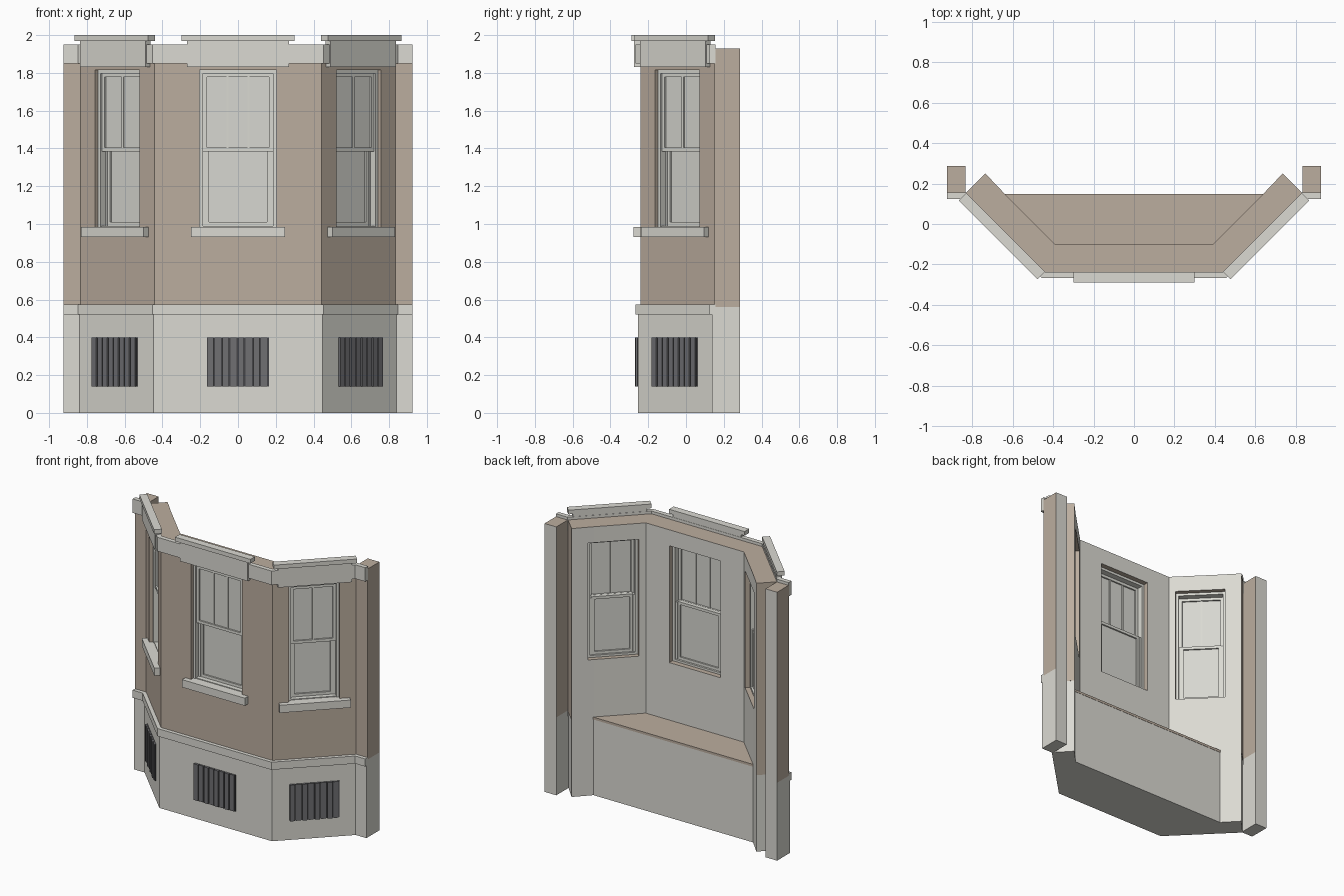
import bpy, bmesh, math
from mathutils import Matrix, Vector

cube = bpy.data.objects.get("Cube")
if cube:
    bpy.data.objects.remove(cube, do_unlink=True)


def material(name, rgb):
    m = bpy.data.materials.new(name)
    m.use_nodes = True
    m.diffuse_color = (*rgb, 1)
    m.node_tree.nodes["Principled BSDF"].inputs["Base Color"].default_value = (*rgb, 1)
    return m


stone = material("pale stone", (0.71, 0.70, 0.65))
brick = material("tan wall", (0.50, 0.42, 0.345))
timber = material("window paint", (0.70, 0.70, 0.65))
glass = material("pane", (0.68, 0.68, 0.635))
iron = material("vent iron", (0.16, 0.16, 0.17))
shadow = material("vent backing", (0.06, 0.06, 0.065))


def finish(name, bm, mats, rule=None):
    bmesh.ops.recalc_face_normals(bm, faces=bm.faces)
    if rule:
        for f in bm.faces:
            f.material_index = rule(f.normal, f.calc_center_median())
    mesh = bpy.data.meshes.new(name)
    bm.to_mesh(mesh)
    bm.free()
    ob = bpy.data.objects.new(name, mesh)
    for m in mats:
        mesh.materials.append(m)
    bpy.context.collection.objects.link(ob)
    return ob


def boxes(name, frame, items, mats, rule=None):
    """Boxes given as x0, x1, y0, y1, z0, z1 in the frame of one wall."""
    bm = bmesh.new()
    for x0, x1, y0, y1, z0, z1 in items:
        size = Matrix.Diagonal((x1 - x0, y1 - y0, z1 - z0, 1))
        mid = Matrix.Translation(((x0 + x1) / 2, (y0 + y1) / 2, (z0 + z1) / 2))
        bmesh.ops.create_cube(bm, size=1, matrix=frame @ mid @ size)
    return finish(name, bm, mats, rule)


def prism(name, half, z0, z1, mats, rule=None):
    """Extrude a plan symmetric in x, given by its +x points."""
    pts = half + [(-x, y) for x, y in reversed(half)]
    bm = bmesh.new()
    face = bm.faces.new([bm.verts.new((x, y, z0)) for x, y in pts])
    top = bmesh.ops.extrude_face_region(bm, geom=[face])["geom"]
    bmesh.ops.translate(bm, vec=(0, 0, z1 - z0),
                        verts=[v for v in top if isinstance(v, bmesh.types.BMVert)])
    return finish(name, bm, mats, rule)


def outline(o):
    """Outer plan line pushed out by o: bay corner, pier corner, pier end."""
    k = math.tan(math.pi / 8) * o
    return [(0.443 + k, -0.242 - o), (0.835 + k, 0.15 - o), (0.925, 0.15 - o)]


def mirrored(half_width, inner, *rest):
    return [(-half_width, -inner, *rest), (inner, half_width, *rest)]


INNER = [(0.735, 0.25), (0.635, 0.145), (0.39, -0.10)]
HOME = Matrix.Identity(4)

# Stone base and seat
prism("base", outline(0.012)[:2] + INNER[:2], 0, 0.55, [stone])
prism("window_seat", [INNER[2], (0.637, 0.147)], 0.545, 0.562, [brick])

# Upper wall, plastered inside
wall = prism("bay_wall", outline(0)[:2] + INNER, 0.55, 1.93, [brick, stone],
             lambda n, c: int(n.y > 0.5 and n.x * c.x < 0.001))

# Moulded bands that follow the plan
for name, o, z0, z1 in (("base_band", 0.026, 0.52, 0.575), ("cornice_band", 0.026, 1.85, 1.95)):
    prism(name, outline(o) + outline(-0.006)[::-1], z0, z1, [stone])

# Piers at both ends, stone at the foot and the back
for side, s in (("left", 1), ("right", -1)):
    xs = sorted((s * 0.832, s * 0.925))
    boxes(side + "_pier_base", HOME, [(*xs, 0.138, 0.286, 0, 0.56)], [stone])
    boxes(side + "_pier", HOME, [(*xs, 0.15, 0.286, 0.56, 1.93)], [brick, stone],
          lambda n, c: int(n.y > 0.5))


def window(side, frame, h, sill, lintel, cap, muntins):
    # Opening through the wall
    cutter = boxes("opening_cutter", frame, [(-h, h, -0.1, 0.25, 0.975, 1.815)], [brick])
    cutter.hide_render = True
    mod = wall.modifiers.new("opening", "BOOLEAN")
    mod.object = cutter
    mod.operation = "DIFFERENCE"
    mod.solver = "EXACT"
    bpy.context.view_layer.objects.active = wall
    bpy.ops.object.modifier_apply(modifier=mod.name)
    bpy.data.objects.remove(cutter, do_unlink=True)

    # Sill, lintel and cap
    boxes(side + "_sill", frame, [(-sill, sill, -0.037, 0.03, 0.93, 0.985)], [stone])
    boxes(side + "_lintel", frame, [(-lintel, lintel, -0.033, 0.004, 1.83, 1.97)], [stone])
    boxes(side + "_cap", frame, [(-cap, cap, -0.046, 0.006, 1.97, 2.0)], [stone])

    # Fixed frame with inner stops
    jambs = [(a, b, 0.025, 0.105, 0.975, 1.815) for a, b in mirrored(h, h - 0.018)]
    stops = [(a, b, 0.06, 0.095, 0.975, 1.40) for a, b in mirrored(h - 0.018, h - 0.032)]
    rails = [(-h, h, 0.025, 0.105, 1.797, 1.815), (-h, h, 0.03, 0.105, 0.975, 0.99)]
    boxes(side + "_window_frame", frame, jambs + stops + rails, [timber])

    # Two sliding sashes
    for level, a, y, z0, z1, bars in (("upper", h - 0.018, 0.035, 1.385, 1.797, muntins),
                                      ("lower", h - 0.03, 0.064, 0.99, 1.405, [])):
        w = 0.02
        parts = [(p, q, y, y + 0.027, z0, z1) for p, q in mirrored(a, a - w)]
        parts += [(-a, a, y, y + 0.027, z0, z0 + w), (-a, a, y, y + 0.027, z1 - w, z1)]
        parts += [(x - 0.006, x + 0.006, y + 0.004, y + 0.023, z0, z1) for x in bars]
        boxes(f"{side}_{level}_sash", frame, parts, [timber])
        boxes(f"{side}_{level}_pane", frame,
              [(-a + w, a - w, y + 0.011, y + 0.016, z0 + w, z1 - w)], [glass])


def vent(side, frame, h, count=8):
    boxes(side + "_vent_back", frame, [(-h, h, -0.018, -0.010, 0.14, 0.40)], [shadow])
    pitch = 2 * h / count
    slats = [(-h + i * pitch, -h + (i + 0.8) * pitch, -0.029 + 0.004 * (i % 2), -0.012, 0.14, 0.40)
             for i in range(count)]
    boxes(side + "_vent_slats", frame, slats, [iron])


# One frame for each face of the bay: x along the wall, y inwards
centre = (Vector(outline(0)[0]) + Vector(outline(0)[1])) / 2
front = Matrix.Translation((0, -0.242, 0))
window("front", front, 0.203, 0.25, 0.27, 0.30, [-0.055, 0.055])
vent("front", front, 0.163)
for side, s in (("left", 1), ("right", -1)):
    frame = (Matrix.Translation((s * centre.x, centre.y, 0))
             @ Matrix.Rotation(s * math.pi / 4, 4, "Z"))
    window(side, frame, 0.168, 0.235, 0.245, 0.275, [0])
    vent(side, frame, 0.165)
